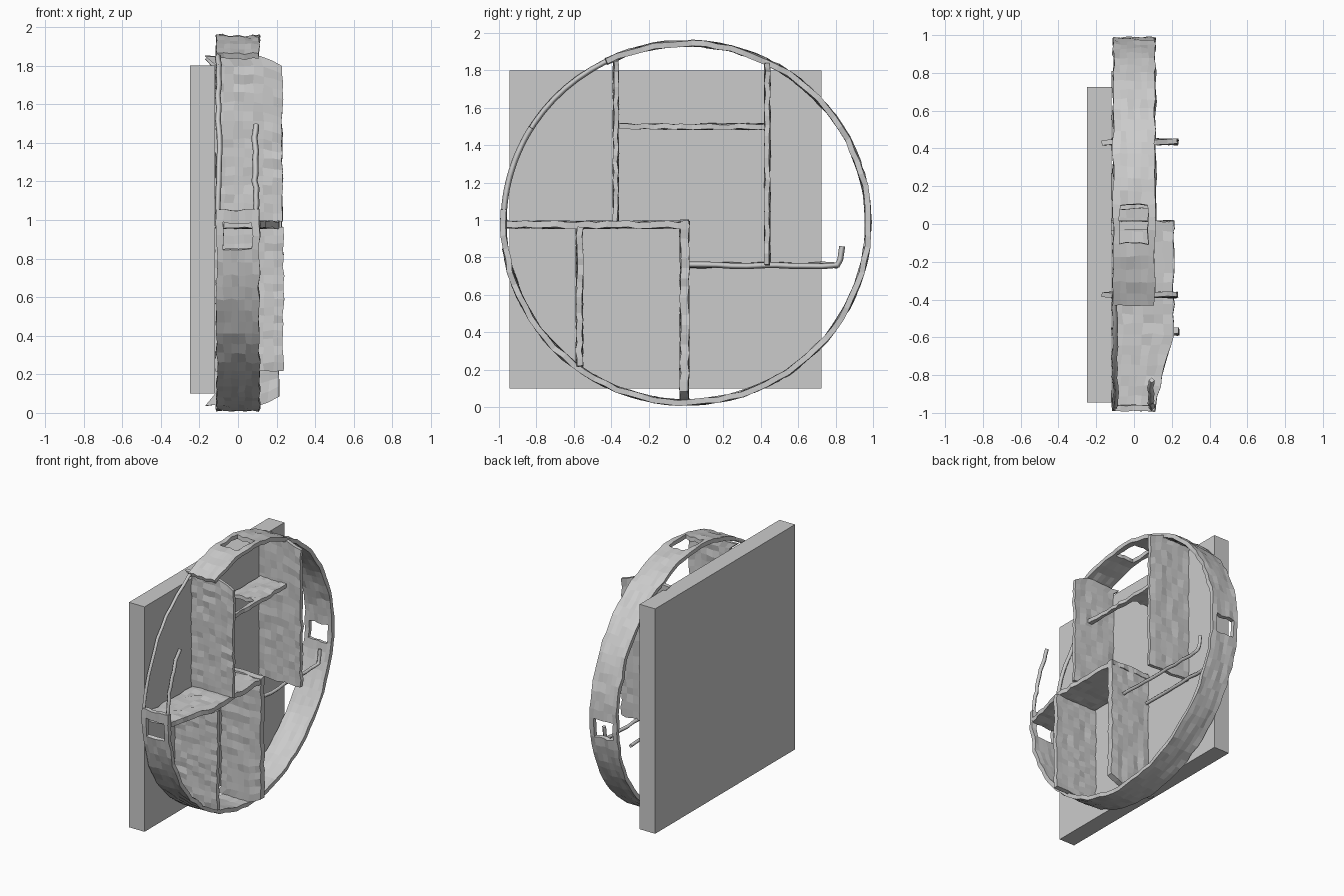
import bpy, bmesh, math, random

if "Cube" in bpy.data.objects:
    bpy.data.objects.remove(bpy.data.objects["Cube"])

random.seed(4)
J = 0.006  # roughness of the worn, scanned-looking surfaces


def sheet(name, f, nu, nv, thick, hole=None, closed=False):
    """Grid surface f(u, v) with optional holes, thickened to a board."""
    bm = bmesh.new()
    rows = nu if closed else nu + 1
    grid = []
    for i in range(rows):
        row = []
        for j in range(nv + 1):
            p = [c + random.uniform(-J, J) for c in f(i / nu, j / nv)]
            row.append(bm.verts.new(p))
        grid.append(row)
    for i in range(nu):
        for j in range(nv):
            c = f((i + 0.5) / nu, (j + 0.5) / nv)
            if hole and hole(*c):
                continue
            k = (i + 1) % rows
            bm.faces.new((grid[i][j], grid[k][j], grid[k][j + 1], grid[i][j + 1]))
    loose = [v for v in bm.verts if not v.link_faces]
    bmesh.ops.delete(bm, geom=loose, context='VERTS')
    me = bpy.data.meshes.new(name)
    bm.to_mesh(me)
    bm.free()
    ob = bpy.data.objects.new(name, me)
    bpy.context.collection.objects.link(ob)
    m = ob.modifiers.new("thickness", 'SOLIDIFY')
    m.thickness = thick
    m.offset = 0
    return ob


def strand(name, pts, r):
    """Thin leftover edge of a broken board."""
    cu = bpy.data.curves.new(name, 'CURVE')
    cu.dimensions = '3D'
    cu.bevel_depth = r
    cu.bevel_resolution = 0
    cu.use_fill_caps = True
    sp = cu.splines.new('POLY')
    sp.points.add(len(pts) - 1)
    for q, p in zip(sp.points, pts):
        q.co = (*p, 1)
    ob = bpy.data.objects.new(name, cu)
    bpy.context.collection.objects.link(ob)
    return ob


# Solid wall panel behind the shelf
bpy.ops.mesh.primitive_cube_add(size=1, location=(-0.185, -0.11, 0.95))
wall = bpy.context.object
wall.name = "wall_panel"
wall.scale = (0.13, 1.67, 1.70)


# Round outer frame
def ring_point(u, v):
    a = u * math.tau
    return (-0.11 + 0.22 * v, 0.975 * math.cos(a), 0.985 + 0.96 * math.sin(a))


def ring_hole(x, y, z):
    if y < -0.42 and z > 1.03:                       # broken upper-left stretch
        return True
    if y < -0.9 and 0.87 < z < 0.97 and abs(x) < 0.075:
        return True
    if z > 1.8 and -0.11 < y < 0.09 and abs(x) < 0.075:
        return True
    return y > 0.9 and 0.85 < z < 0.96 and abs(x) < 0.06


sheet("round_frame", ring_point, 90, 6, 0.03, ring_hole, closed=True)


# Remaining edges of the broken frame stretch
def arc(x, a0, a1, n=14):
    out = []
    for i in range(n + 1):
        a = math.radians(a0 + (a1 - a0) * i / n)
        out.append((x + random.uniform(-J, J), 0.975 * math.cos(a),
                    0.985 + 0.96 * math.sin(a)))
    return out


strand("frame_edge_rear", arc(-0.10, 181, 112), 0.015)
strand("frame_edge_front", arc(0.09, 181, 148), 0.016)


# Upright dividers: name, y, bottom, top, front x, thickness, flared end (-1 low, 1 high)
def divider(name, y, z0, z1, xf, thick, flare):
    def f(u, v):
        back = -0.12
        if (flare > 0 and u > 0.97) or (flare < 0 and u < 0.03):
            back = -0.17
        x = back + (xf - back) * v
        cut = 0.4 * max(0, x - 0.11)
        top = z1 - (cut if flare > 0 else 0)
        low = z0 + (cut if flare < 0 else 0)
        return (x, y, low + (top - low) * u)
    sheet(name, f, 18, 7, thick)


divider("upper_left_divider", -0.375, 0.99, 1.85, 0.23, 0.025, 1)
divider("upper_right_divider", 0.435, 0.76, 1.84, 0.23, 0.027, 1)
divider("centre_divider", -0.008, 0.04, 1.0, 0.21, 0.045, -1)
divider("lower_left_divider", -0.57, 0.22, 0.96, 0.235, 0.032, 0)


# Middle shelf, widening from the frame towards the centre
def mid_point(u, v):
    xf = 0.11 + 0.10 * min(1, u / 0.4)
    return (-0.115 + (xf + 0.115) * v, -0.965 + 0.98 * u, 0.975)


sheet("middle_shelf", mid_point, 18, 6, 0.035)

# Upper shelf, partly broken through
sheet("upper_shelf", lambda u, v: (-0.11 + 0.22 * v, -0.37 + 0.80 * u, 1.50),
      16, 7, 0.028, lambda x, y, z: y < 0.1 and -0.09 < x + 0.02 < 0.09)

# Lower right shelf, only its two long edges remain
for x, label in ((-0.10, "rear"), (0.10, "front")):
    pts = [(x + random.uniform(-J, J), i / 10 * 0.81, 0.757 + random.uniform(-J, J))
           for i in range(11)]
    if x > 0:
        pts += [(x, 0.825, 0.79), (x, 0.835, 0.86)]  # bent-up tip
    strand("lower_shelf_edge_" + label, pts, 0.016)
